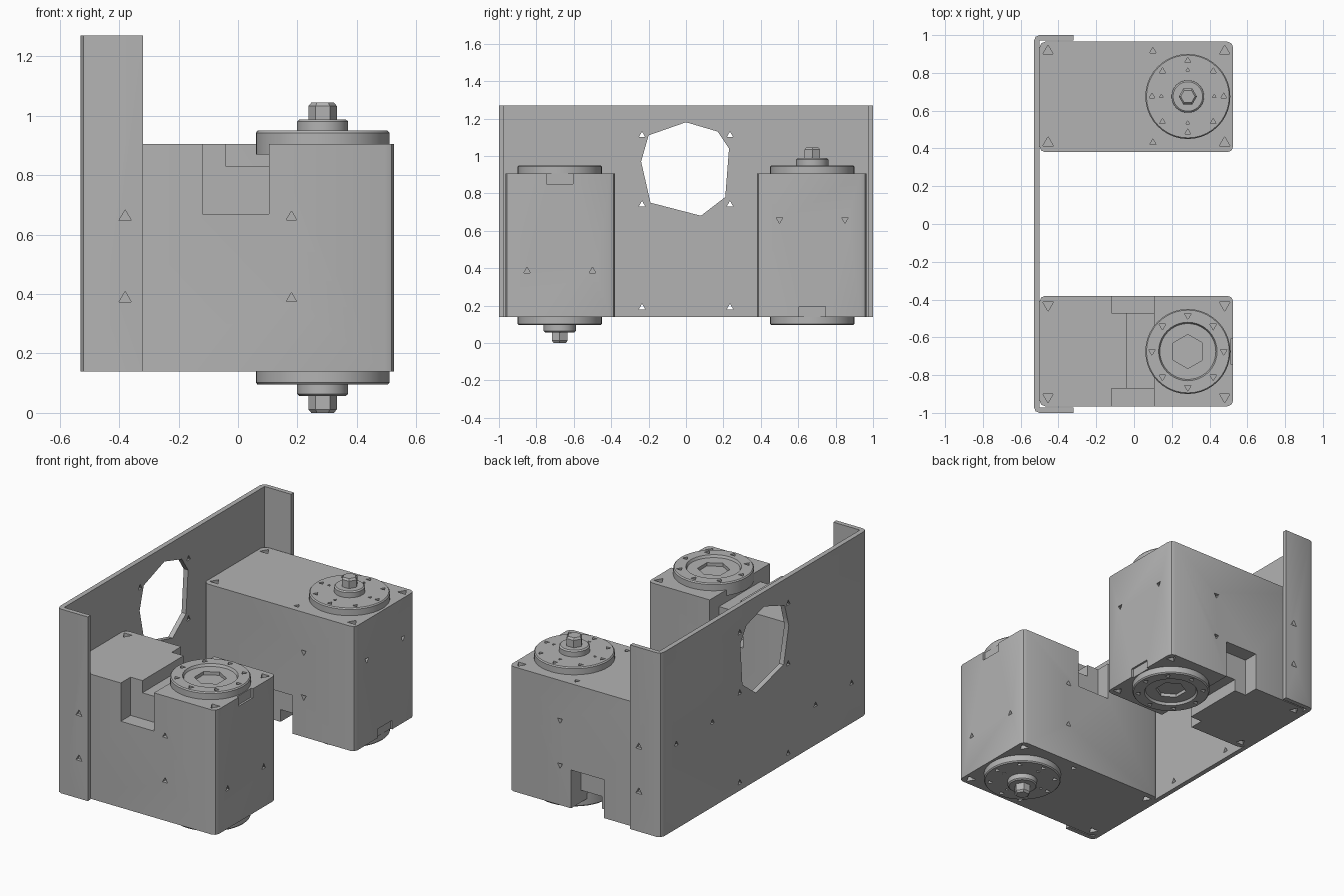
import bpy, bmesh, math
from mathutils import Matrix, Vector

if "Cube" in bpy.data.objects:
    bpy.data.objects.remove(bpy.data.objects["Cube"])

grey = bpy.data.materials.new("plain grey")
grey.use_nodes = True
COLOUR = (0.45, 0.45, 0.45, 1)
grey.diffuse_color = COLOUR
grey.node_tree.nodes["Principled BSDF"].inputs["Base Color"].default_value = COLOUR


def finish(name, bm):
    """Turn a bmesh into a named, coloured object."""
    bmesh.ops.recalc_face_normals(bm, faces=bm.faces)
    mesh = bpy.data.meshes.new(name)
    bm.to_mesh(mesh)
    bm.free()
    mesh.materials.append(grey)
    obj = bpy.data.objects.new(name, mesh)
    bpy.context.collection.objects.link(obj)
    return obj


def activate(obj):
    bpy.ops.object.select_all(action='DESELECT')
    obj.select_set(True)
    bpy.context.view_layer.objects.active = obj


def smooth(obj):
    activate(obj)
    bpy.ops.object.shade_smooth_by_angle(angle=math.radians(30))


def add_box(bm, lo, hi):
    lo, hi = Vector(lo), Vector(hi)
    size = Matrix.Diagonal((*(hi - lo), 1))
    return bmesh.ops.create_cube(bm, size=1, matrix=Matrix.Translation((lo + hi) / 2) @ size)["verts"]


def add_hole(bm, pos, axis, radius=0.02, depth=0.05, sides=3):
    turn = Vector(axis).to_track_quat('Z', 'Y').to_matrix().to_4x4()
    bmesh.ops.create_cone(bm, cap_ends=True, segments=sides, radius1=radius, radius2=radius,
                          depth=depth, matrix=Matrix.Translation(pos) @ turn)


def prism(bm, points, direction):
    """Extrude a flat outline along a direction."""
    face = bm.faces.new([bm.verts.new(p) for p in points])
    out = bmesh.ops.extrude_face_region(bm, geom=[face])["geom"]
    bmesh.ops.translate(bm, vec=direction, verts=[v for v in out if isinstance(v, bmesh.types.BMVert)])


def cut(obj, bm):
    """Subtract a cutter mesh, then discard the cutter."""
    cutter = finish("cutter", bm)
    cutter.hide_render = True
    activate(obj)
    mod = obj.modifiers.new("cut", 'BOOLEAN')
    mod.operation, mod.solver, mod.object = 'DIFFERENCE', 'EXACT', cutter
    bpy.ops.object.modifier_apply(modifier=mod.name)
    bpy.data.objects.remove(cutter)


def lathe(name, profile, centre, sides=40):
    """Revolve (radius, z) points about a vertical axis."""
    bm = bmesh.new()
    verts = [bm.verts.new((r, 0, z)) for r, z in profile]
    edges = [bm.edges.new(pair) for pair in zip(verts, verts[1:])]
    bmesh.ops.spin(bm, geom=verts + edges, cent=(0, 0, 0), axis=(0, 0, 1),
                   angle=math.tau, steps=sides, use_duplicate=False)
    bmesh.ops.remove_doubles(bm, verts=bm.verts, dist=0.0005)
    bmesh.ops.translate(bm, vec=(*centre, 0), verts=bm.verts)
    return finish(name, bm)


LOW, HIGH = 0.14, 0.905
BACK, FRONT_X = -0.5, 0.525
Y0, Y1 = -0.965, -0.38
AXIS = (0.285, -0.675)

# Bracket: folded plate with two flanges and bevelled bends
bm = bmesh.new()
outline = [(-0.32, -1), (-0.5, -1), (-0.521, -0.991), (-0.53, -0.97)]
outline += [(x, -y) for x, y in reversed(outline)]
inner = [(-0.32, 0.972), (BACK, 0.972), (BACK, -0.972), (-0.32, -0.972)]
prism(bm, [(x, y, LOW) for x, y in outline + inner], (0, 0, 1.13))
bracket = finish("bracket", bm)

# Window in the bracket, then its bolt holes
bm = bmesh.new()
window = [(-0.2, 1.11), (0, 1.18), (0.17, 1.13), (0.23, 1.04),
          (0.21, 0.78), (0.08, 0.68), (-0.19, 0.75), (-0.24, 0.97)]
prism(bm, [(-0.6, y, z) for y, z in window], (0.2, 0, 0))
cut(bracket, bm)
bm = bmesh.new()
for side in (-1, 1):
    for z in (0.19, 0.74, 1.11):
        add_hole(bm, (-0.515, side * 0.235, z), (1, 0, 0), depth=0.1)
    for y in (0.5, 0.85):
        add_hole(bm, (-0.53, side * y, 0.385 if side < 0 else 0.66), (1, 0, 0), depth=0.04)
    for z in (0.385, 0.66):
        add_hole(bm, (-0.38, side, z), (0, 1, 0), 0.024, 0.04)
cut(bracket, bm)

# Gearbox housing with bevelled upright edges
bm = bmesh.new()
add_box(bm, (BACK, Y0, LOW), (FRONT_X, Y1, HIGH))
upright = [e for e in bm.edges if abs(e.verts[0].co.z - e.verts[1].co.z) > 0.1]
bmesh.ops.bevel(bm, geom=upright, offset=0.03, segments=2, profile=0.5, affect='EDGES')
housing = finish("front_gearbox_housing", bm)

# Side notches, the channel between them and a shallow end recess
for lo, hi in (((-0.12, Y0 - 0.1, 0.67), (0.105, Y0 + 0.095, 1)),
               ((-0.12, Y1 - 0.09, 0.67), (0.105, Y1 + 0.1, 1)),
               ((-0.04, Y0 + 0.05, 0.83), (0.105, Y1 - 0.05, 1)),
               ((FRONT_X - 0.012, -0.745, 0.85), (0.6, -0.605, 1))):
    bm = bmesh.new()
    add_box(bm, lo, hi)
    cut(housing, bm)

# Screw holes in the housing
bm = bmesh.new()
for y in (-0.915, -0.43):
    for x in (-0.455, 0.48):
        for z in (LOW, HIGH):
            add_hole(bm, (x, y, z), (0, 0, 1), 0.032)
    add_hole(bm, (0.1, y, LOW), (0, 0, 1))
for z in (0.385, 0.66):
    for y in (Y0, Y1):
        add_hole(bm, (0.18, y, z), (0, 1, 0))
for y in (-0.85, -0.5):
    add_hole(bm, (FRONT_X, y, 0.385), (1, 0, 0))
cut(housing, bm)


def ring_holes(bm, count, radius, z, size):
    for i in range(count):
        a = math.tau * i / count
        add_hole(bm, (AXIS[0] + radius * math.cos(a), AXIS[1] + radius * math.sin(a), z), (0, 0, 1), size, 0.03)


# Hub flange with a stepped hexagonal socket
hub = lathe("front_hub_flange", [(0, 0.87), (0.225, 0.87), (0.225, 0.943), (0.219, 0.95),
                                 (0.155, 0.95), (0.148, 0.935), (0, 0.935)], AXIS)
bm = bmesh.new()
add_hole(bm, (*AXIS, 0.95), (0, 0, 1), 0.09, 0.07, 6)
ring_holes(bm, 8, 0.19, 0.95, 0.02)
cut(hub, bm)

# Output flange with a raised collar
output = lathe("front_output_flange", [(0, 0.15), (0.225, 0.15), (0.225, 0.102), (0.219, 0.095),
                                       (0.086, 0.095), (0.086, 0.064), (0.078, 0.057), (0, 0.057)], AXIS)
bm = bmesh.new()
ring_holes(bm, 8, 0.19, 0.095, 0.018)
ring_holes(bm, 4, 0.14, 0.095, 0.012)
cut(output, bm)

# Hexagonal shaft with a chamfered tip
shaft = lathe("front_output_shaft", [(0, 0.07), (0.048, 0.07), (0.048, 0.012),
                                     (0.038, 0), (0, 0)], AXIS, 6)

for part in (bracket, housing, hub, output):
    smooth(part)

# Rear gearbox: the same parts turned upside down
flip = Matrix.Translation((0, 0, LOW + HIGH)) @ Matrix.Rotation(math.pi, 4, 'X')
for part in (housing, hub, output, shaft):
    twin = part.copy()
    twin.data = part.data.copy()
    twin.name = part.name.replace("front", "rear")
    twin.data.transform(flip)
    bpy.context.collection.objects.link(twin)
